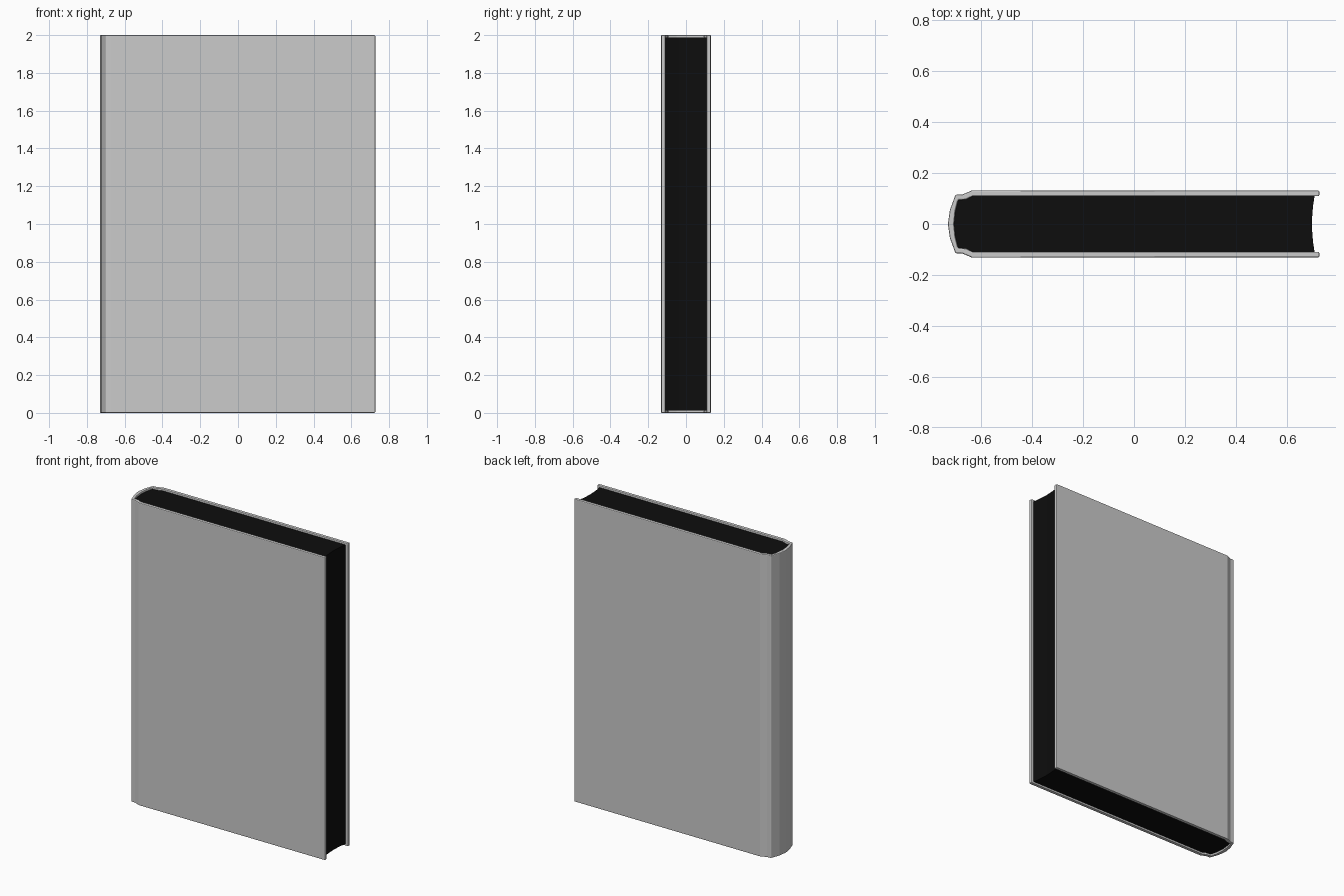
import bpy, bmesh

if "Cube" in bpy.data.objects:
    bpy.data.objects.remove(bpy.data.objects["Cube"])


def extrude_profile(name, profile, z0, z1):
    """Closed XY outline raised from z0 to z1."""
    bm = bmesh.new()
    face = bm.faces.new([bm.verts.new((x, y, z0)) for x, y in profile])
    res = bmesh.ops.extrude_face_region(bm, geom=[face])
    top = [g for g in res["geom"] if isinstance(g, bmesh.types.BMVert)]
    bmesh.ops.translate(bm, verts=top, vec=(0, 0, z1 - z0))
    bmesh.ops.recalc_face_normals(bm, faces=bm.faces)
    mesh = bpy.data.meshes.new(name)
    bm.to_mesh(mesh)
    bm.free()
    obj = bpy.data.objects.new(name, mesh)
    bpy.context.collection.objects.link(obj)
    return obj


def mirrored(half):
    """Path from +y edge to the y = 0 centre point, continued to the -y edge."""
    return half + [(x, -y) for x, y in reversed(half[:-1])]


# Cover: two boards, hinge grooves and rounded spine as one shell
outer = mirrored([(0.727, 0.131), (-0.635, 0.132), (-0.672, 0.116),
                  (-0.70, 0.115), (-0.722, 0.055), (-0.73, 0.0)])
inner = mirrored([(0.727, 0.109), (-0.632, 0.109), (-0.66, 0.096),
                  (-0.69, 0.094), (-0.701, 0.05), (-0.706, 0.0)])
cover = extrude_profile("cover", outer + inner[::-1], 0.0, 2.0)
bevel = cover.modifiers.new("soft_edges", "BEVEL")
bevel.width = 0.005
bevel.segments = 2
bevel.angle_limit = 0.9

# Page block: hollowed fore-edge, rounded back against the spine
fore_edge = [(0.698 + 0.010 * (y / 0.109) ** 2, y)
             for y in (-0.109, -0.075, -0.04, 0.0, 0.04, 0.075, 0.109)]
pages = extrude_profile("pages", fore_edge + inner[1:-1], 0.012, 1.988)
black = bpy.data.materials.new("page_black")
black.diffuse_color = (0.004, 0.004, 0.004, 1)
black.use_nodes = True
black.node_tree.nodes["Principled BSDF"].inputs["Base Color"].default_value = black.diffuse_color
pages.data.materials.append(black)
